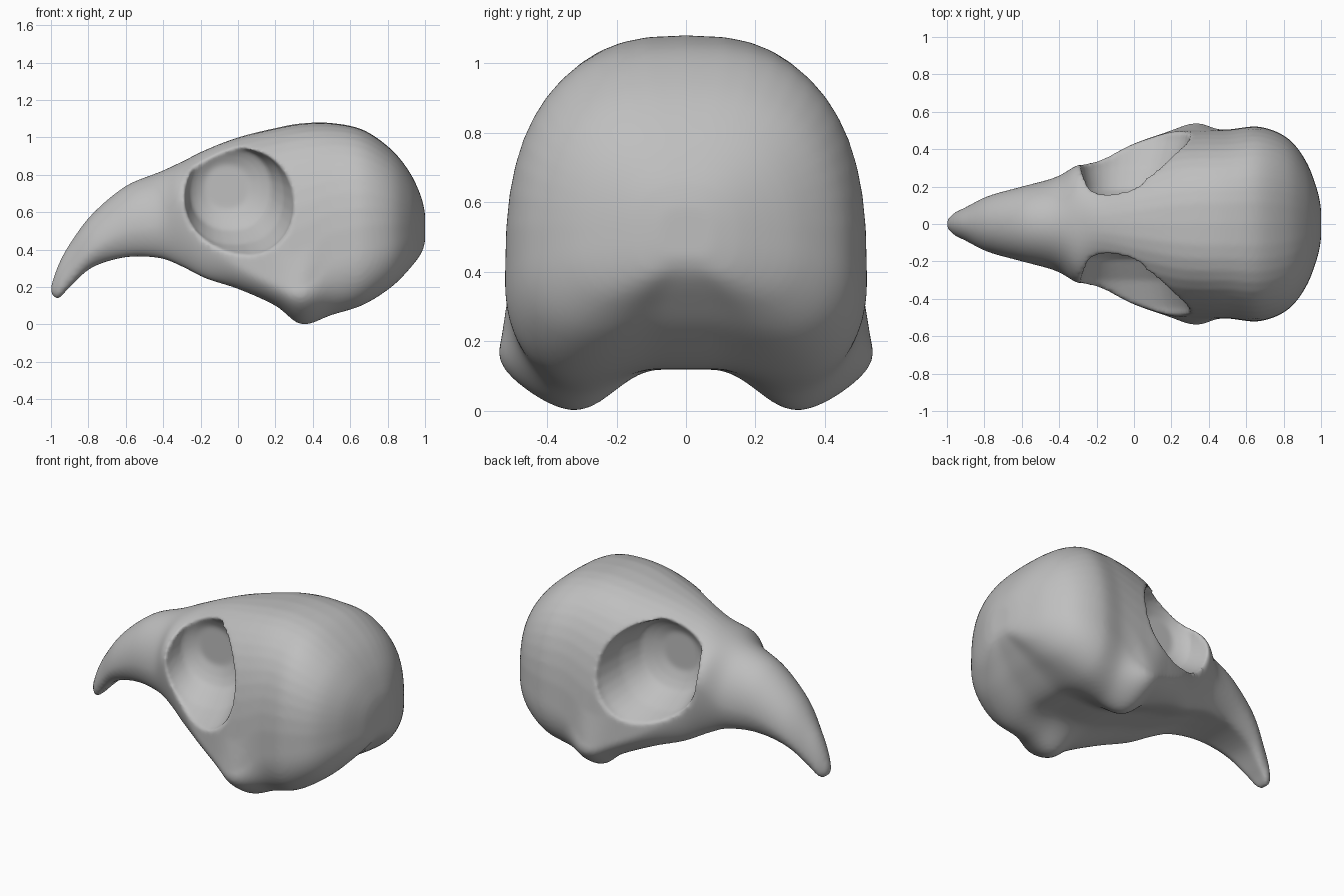
import bpy, bmesh
from math import sin, cos, pi, exp, copysign
from mathutils import Vector

cube = bpy.data.objects.get("Cube")
if cube:
    bpy.data.objects.remove(cube)

bone = bpy.data.materials.new("bone grey")
bone.use_nodes = True
BONE = (0.52, 0.52, 0.52, 1)
bone.diffuse_color = BONE
bone.node_tree.nodes["Principled BSDF"].inputs["Base Color"].default_value = BONE


def loft(name, rings):
    """Skin a list of closed rings and cap both ends."""
    bm = bmesh.new()
    loops = [[bm.verts.new(p) for p in ring] for ring in rings]
    for a, b in zip(loops, loops[1:]):
        for i in range(len(a)):
            j = (i + 1) % len(a)
            bm.faces.new((a[i], a[j], b[j], b[i]))
    bm.faces.new(loops[0])
    bm.faces.new(loops[-1])
    bmesh.ops.recalc_face_normals(bm, faces=bm.faces)
    mesh = bpy.data.meshes.new(name)
    bm.to_mesh(mesh)
    bm.free()
    mesh.materials.append(bone)
    obj = bpy.data.objects.new(name, mesh)
    bpy.context.collection.objects.link(obj)
    return obj


def ramp(x, start, end):
    return min(max((x - start) / (end - start), 0), 1)


def section(x, top, wide, wide_z, low, low_y, keel, n=12):
    """Symmetric ring: domed roof, rounded flank, hollowed underside."""
    p = 1 - 0.26 * ramp(x, -0.25, 0.3)
    q = 1.15 - 0.25 * ramp(x, 0.35, 0.6)
    half = []
    for i in range(n):
        a = pi / 2 * i / n
        half.append((wide * sin(a) ** p, wide_z + (top - wide_z) * cos(a) ** p))
    for i in range(n):
        a = pi / 2 * i / n
        half.append((low_y + (wide - low_y) * cos(a) ** q,
                     wide_z - (wide_z - low) * sin(a) ** q))
    for i in range(n + 1):
        t = i / n
        rise = (1 - cos(pi * min(t / 0.75, 1))) / 2
        half.append((low_y * (1 - t), low + (keel - low) * rise))
    ring = half + [(-y, z) for y, z in half[-2:0:-1]]
    return [Vector((x, y, z)) for y, z in ring]


def smooth_between(rings, steps=6):
    """Catmull-Rom interpolation from ring to ring."""
    out = []
    for k in range(len(rings) - 1):
        a, b, c, d = (rings[min(max(k + o, 0), len(rings) - 1)] for o in (-1, 0, 1, 2))
        for s in range(steps):
            t = s / steps
            out.append([q + 0.5 * t * (r - p + t * (2 * p - 5 * q + 4 * r - u
                        + t * (3 * (q - r) + u - p)))
                        for p, q, r, u in zip(a, b, c, d)])
    return out + [rings[-1]]


# Skull from beak tip to back of head:
# x, roof height, half width, height of widest point, low edge, its y, centre of underside
profile = [
    (-1, .21, .02, .18, .165, .01, .165),
    (-.96, .32, .06, .2, .14, .03, .14),
    (-.9, .43, .09, .28, .2, .05, .2),
    (-.78, .59, .15, .4, .305, .08, .305),
    (-.6, .74, .2, .5, .36, .12, .36),
    (-.42, .815, .25, .53, .355, .16, .36),
    (-.3, .87, .315, .63, .31, .2, .32),
    (-.17, .935, .345, .44, .245, .25, .265),
    (0, 1, .43, .32, .19, .3, .22),
    (.2, 1.05, .495, .22, .1, .33, .15),
    (.34, 1.075, .505, .2, 0, .32, .12),
    (.5, 1.077, .505, .32, .05, .3, .12),
    (.67, 1.04, .52, .38, .105, .3, .13),
    (.82, .935, .46, .42, .2, .26, .225),
    (.92, .81, .335, .46, .3, .18, .32),
    (.98, .68, .18, .49, .38, .1, .39),
    (1, .59, .08, .5, .44, .04, .44),
]
skull = loft("skull", smooth_between([section(*row) for row in profile]))

# Jaw hinge knobs: swell the low flanks outward
for v in skull.data.vertices:
    x, y, z = v.co
    swell = exp(-((x - 0.34) / 0.13) ** 2 - ((z - 0.13) / 0.1) ** 2)
    v.co.y += copysign(0.045 * swell * (2 * y) ** 2, y)

# Eye sockets: a bowl on each side, undercutting the brow (y, radius, x, z)
socket_rings = [(.13, .12, -.06, .735), (.155, .175, -.05, .73), (.185, .22, -.04, .725),
                (.3, .265, -.02, .69), (.45, .295, 0, .66), (.7, .32, .01, .65)]


def squarish(c):
    return copysign(abs(c) ** 0.9, c)


for side, label in ((1, "left"), (-1, "right")):
    rings = []
    for y, r, cx, cz in socket_rings:
        angles = [2 * pi * i / 32 for i in range(32)]
        rings.append([Vector((cx + r * squarish(cos(a)), side * y, cz + r * squarish(sin(a))))
                      for a in angles])
    cutter = loft(label + "_socket_cutter", rings)
    cutter.hide_render = True
    cutter.hide_viewport = True
    cutter.display_type = 'WIRE'
    cut = skull.modifiers.new(label + "_socket", 'BOOLEAN')
    cut.operation = 'DIFFERENCE'
    cut.solver = 'EXACT'
    cut.object = cutter

# Fuse and soften the rims so the bone reads as one smooth surface
fuse = skull.modifiers.new("fuse", 'REMESH')
fuse.mode = 'VOXEL'
fuse.voxel_size = 0.013
fuse.use_smooth_shade = True
soften = skull.modifiers.new("soften", 'SMOOTH')
soften.factor = 0.5
soften.iterations = 6
